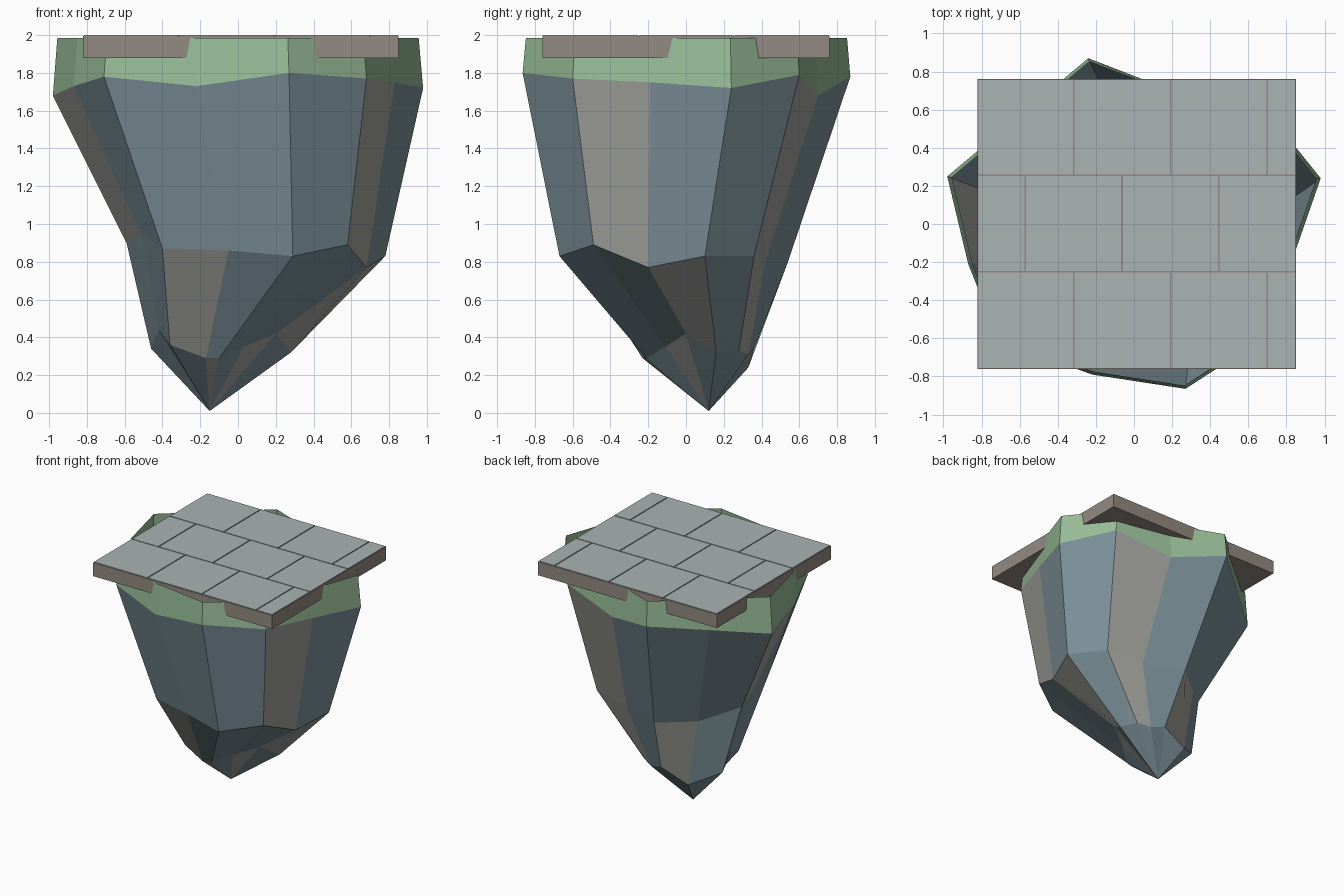
import bpy
import bmesh

cube = bpy.data.objects.get("Cube")
if cube:
    bpy.data.objects.remove(cube, do_unlink=True)


def material(name, red, green, blue):
    """Flat material from display-space values, stored as linear."""
    colour = [((c / 255 + 0.055) / 1.055) ** 2.4 for c in (red, green, blue)] + [1]
    mat = bpy.data.materials.new(name)
    mat.diffuse_color = colour
    mat.use_nodes = True
    shader = next(n for n in mat.node_tree.nodes if n.type == "BSDF_PRINCIPLED")
    shader.inputs["Base Color"].default_value = colour
    shader.inputs["Roughness"].default_value = 0.9
    return mat


slate = material("slate_blue_rock", 124, 145, 153)
grey = material("light_grey_rock", 161, 161, 156)
moss = material("moss_green", 152, 188, 152)
mortar = material("brown_grey_mortar", 148, 138, 130)
paving = material("pale_paving", 170, 181, 179)


def finish(name, bm, materials):
    mesh = bpy.data.meshes.new(name)
    bm.to_mesh(mesh)
    bm.free()
    for mat in materials:
        mesh.materials.append(mat)
    obj = bpy.data.objects.new(name, mesh)
    bpy.context.collection.objects.link(obj)
    return obj


def add_box(bm, low, high):
    """Axis-aligned box between two corners."""
    made = bmesh.ops.create_cube(bm, size=1)["verts"]
    for v in made:
        for i in range(3):
            v.co[i] = high[i] if v.co[i] > 0 else low[i]


def add_ring(bm, points):
    return [bm.verts.new(p) for p in points]


def bridge(bm, upper, lower, colour_of):
    """Join two rings with one face per sector, coloured by sector number."""
    count = len(upper)
    for i in range(count):
        j = (i + 1) % count
        face = bm.faces.new((upper[i], lower[i], lower[j], upper[j]))
        face.material_index = colour_of(i)


# Cross-sections of the rock, starting at the -x corner and going round the front
shoulder = [
    (-.98, .25, 1.68), (-.87, -.21, 1.73), (-.71, -.61, 1.78), (-.22, -.79, 1.73),
    (.27, -.865, 1.8), (.68, -.6, 1.77), (.83, -.19, 1.75), (.98, .24, 1.72),
    (.69, .6, 1.79), (.2, .7, 1.68), (-.24, .87, 1.78), (-.61, .56, 1.73)]
waist = [
    (-.59, .1, .9), (-.51, -.2, .94), (-.4, -.52, .87), (-.05, -.6, .86),
    (.29, -.67, .83), (.58, -.49, .89), (.68, -.2, .77), (.78, .1, .83),
    (.58, .36, .83), (.26, .42, .8), (-.08, .54, .8), (-.34, .33, .8)]
ankle = [
    (-.46, .17, .34), (-.42, 0, .44), (-.36, -.19, .36), (-.17, -.23, .29),
    (-.1, -.21, .29), (.03, -.11, .35), (.2, 0, .42), (.28, .16, .32),
    (.2, .28, .33), (.1, .33, .31), (-.02, .36, .34), (-.25, .33, .24)]
tip_point = (-.15, .12, .01)

# Floating rock: open shell tapering to a point, with mixed grey facets
bm = bmesh.new()
rings = [add_ring(bm, points) for points in (shoulder, waist, ankle)]
bridge(bm, rings[0], rings[1], lambda i: int(i in (0, 5, 8)))
bridge(bm, rings[1], rings[2], lambda i: int(i in (2, 6, 8, 10)))
tip = bm.verts.new(tip_point)
for i, vert in enumerate(rings[2]):
    face = bm.faces.new((vert, tip, rings[2][(i + 1) % len(rings[2])]))
    face.material_index = int(i in (3, 5))
finish("rock_body", bm, [slate, grey])

# Mossy rim: band rising from the shoulder to a slightly narrower open edge
bm = bmesh.new()
rim_top = add_ring(bm, [(x * .976, y * .98, 1.985) for x, y, z in shoulder])
bridge(bm, rim_top, add_ring(bm, shoulder), lambda i: 0)
finish("moss_rim", bm, [moss])

# Platform slab
left, right, front, back = -.82, .85, -.76, .76
plate = .006
bm = bmesh.new()
add_box(bm, (left, front, 1.88), (right, back, 2 - plate))
finish("platform_slab", bm, [mortar])

# Paving tiles laid in staggered rows with thin joints
bm = bmesh.new()
gap = .004
rows = [front, -.25, .255, back]
for r in range(3):
    start = -.57 if r == 1 else -.315
    cuts = [left] + [start + .507 * k for k in range(3)] + [right]
    for a, b in zip(cuts, cuts[1:]):
        add_box(bm, (a + gap, rows[r] + gap, 2 - plate),
                (b - gap, rows[r + 1] - gap, 2))
finish("paving_tiles", bm, [paving])
